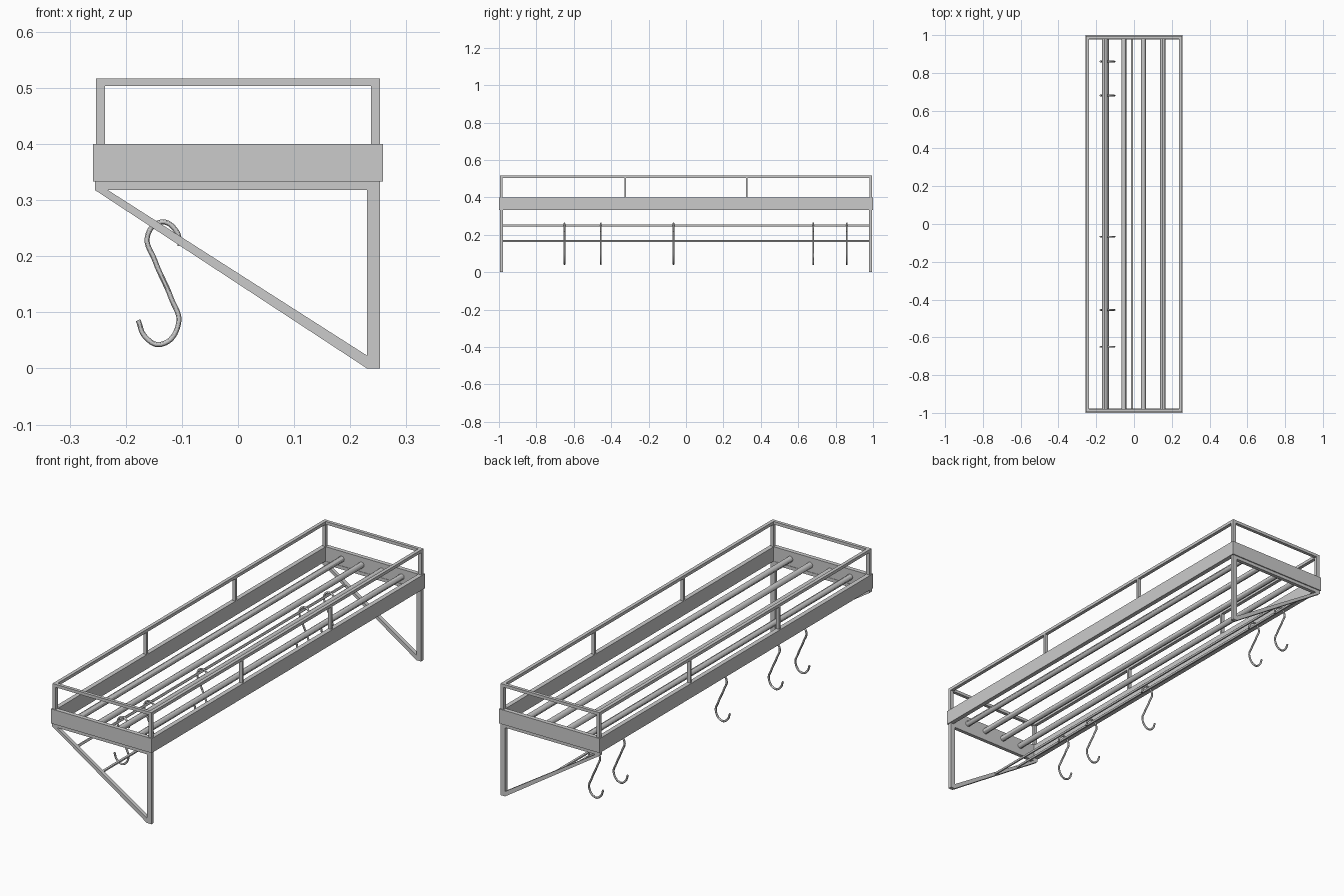
import bpy, bmesh
from mathutils import Vector

if "Cube" in bpy.data.objects:
    bpy.data.objects.remove(bpy.data.objects["Cube"])


def finish(name, bm):
    bmesh.ops.recalc_face_normals(bm, faces=bm.faces)
    me = bpy.data.meshes.new(name)
    bm.to_mesh(me)
    bm.free()
    ob = bpy.data.objects.new(name, me)
    bpy.context.collection.objects.link(ob)
    return ob


def box(name, x0, x1, y0, y1, z0, z1):
    bm = bmesh.new()
    bmesh.ops.create_cube(bm, size=1)
    for v in bm.verts:
        v.co = Vector(((x0 + x1) / 2 + v.co.x * (x1 - x0),
                       (y0 + y1) / 2 + v.co.y * (y1 - y0),
                       (z0 + z1) / 2 + v.co.z * (z1 - z0)))
    return finish(name, bm)


def frame(name, hx, hy, wx, wy, z0, z1):
    """Open rectangular ring with mitred corners."""
    bm = bmesh.new()
    corners = [(-1, -1), (1, -1), (1, 1), (-1, 1)]
    rings = []
    for sx, sy in corners:
        ix, iy = hx - wx, hy - wy
        rings.append([bm.verts.new(p) for p in (
            (sx * hx, sy * hy, z0), (sx * hx, sy * hy, z1),
            (sx * ix, sy * iy, z1), (sx * ix, sy * iy, z0))])
    for i in range(4):
        a, b = rings[i], rings[(i + 1) % 4]
        for j in range(4):
            k = (j + 1) % 4
            bm.faces.new((a[j], b[j], b[k], a[k]))
    return finish(name, bm)


def tube(name, pts, radius):
    """Round bar swept along a smooth path, converted to a mesh."""
    cu = bpy.data.curves.new(name, 'CURVE')
    cu.dimensions = '3D'
    cu.bevel_depth = radius
    cu.bevel_resolution = 4
    cu.resolution_u = 8
    cu.use_fill_caps = True
    sp = cu.splines.new('BEZIER' if len(pts) > 2 else 'POLY')
    if len(pts) > 2:
        sp.bezier_points.add(len(pts) - 1)
        for bp, p in zip(sp.bezier_points, pts):
            bp.co = p
            bp.handle_left_type = bp.handle_right_type = 'AUTO'
    else:
        sp.points.add(1)
        for q, p in zip(sp.points, pts):
            q.co = (*p, 1)
    ob = bpy.data.objects.new(name, cu)
    bpy.context.collection.objects.link(ob)
    bpy.ops.object.select_all(action='DESELECT')
    ob.select_set(True)
    bpy.context.view_layer.objects.active = ob
    bpy.ops.object.convert(target='MESH')
    bpy.ops.object.shade_smooth_by_angle()
    return bpy.context.view_layer.objects.active


# Shelf band and guard rail
frame("shelf_band", 0.258, 1.0, 0.021, 0.02, 0.333, 0.40)
frame("guard_rail", 0.253, 0.995, 0.016, 0.015, 0.503, 0.517)

# Guard posts: corners and intermediate
for sx in (-1, 1):
    xs = sorted((sx * 0.253, sx * 0.237))
    for sy in (-1, 1):
        ys = sorted((sy * 0.995, sy * 0.98))
        box("corner_post", *xs, *ys, 0.40, 0.503)
        box("middle_post", *xs, sy * 0.325 - 0.005, sy * 0.325 + 0.005, 0.40, 0.503)

# Shelf bars
for x in (-0.155, -0.053, 0.05, 0.152):
    tube("shelf_bar", [(x, -0.982, 0.365), (x, 0.982, 0.365)], 0.0135)

# Triangular wall brackets
outer = [(-0.255, 0.333), (-0.255, 0.318), (0.23, 0), (0.253, 0), (0.253, 0.333)]
inner = [(-0.232, 0.318), (-0.232, 0.318), (0.23, 0.023), (0.23, 0.023), (0.23, 0.318)]
for sy in (-1, 1):
    bm = bmesh.new()
    va, vb = {}, {}
    for p in set(outer + inner):
        va[p] = bm.verts.new((p[0], sy * 0.978, p[1]))
        vb[p] = bm.verts.new((p[0], sy * 0.995, p[1]))
    for i in range(5):
        j = (i + 1) % 5
        loop = list(dict.fromkeys((outer[i], outer[j], inner[j], inner[i])))
        bm.faces.new([va[p] for p in loop])
        bm.faces.new([vb[p] for p in reversed(loop)])
        for a, b in ((outer[i], outer[j]), (inner[i], inner[j])):
            if a != b:
                bm.faces.new((va[a], va[b], vb[b], vb[a]))
    finish("wall_bracket", bm)

# Hanging rods between the bracket diagonals
for x, z in ((-0.138, 0.25), (-0.01, 0.167)):
    tube("hanging_rod", [(x, -0.985, z), (x, 0.985, z)], 0.006)

# S hooks
path = [(-0.103, 0.219), (-0.110, 0.245), (-0.136, 0.261), (-0.161, 0.237),
        (-0.148, 0.192), (-0.119, 0.125), (-0.106, 0.08), (-0.137, 0.043),
        (-0.165, 0.056), (-0.178, 0.086)]
for y in (-0.65, -0.455, -0.067, 0.68, 0.86):
    tube("s_hook", [(x, y, z) for x, z in path], 0.0045)
